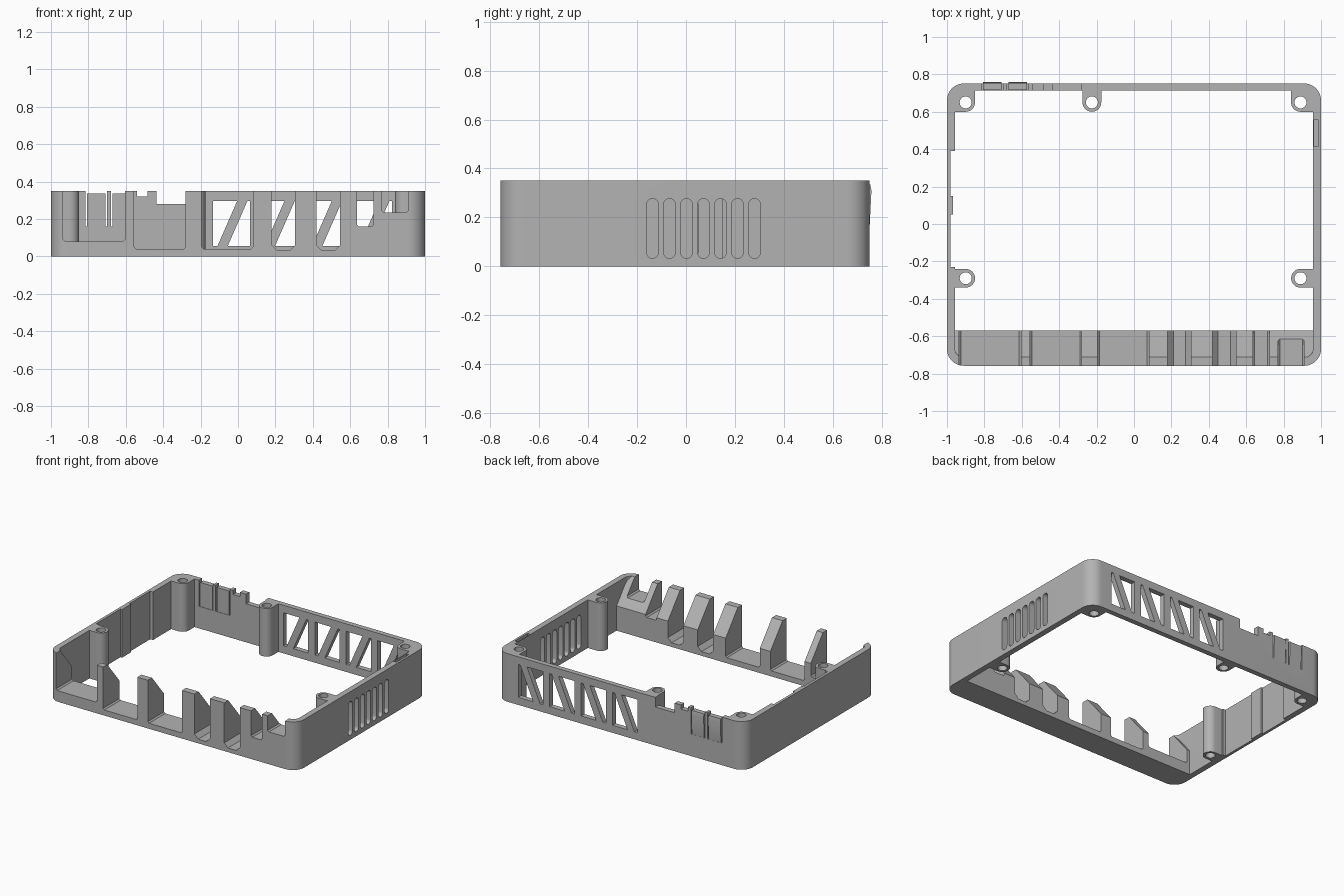
import bpy, bmesh, math

if "Cube" in bpy.data.objects:
    bpy.data.objects.remove(bpy.data.objects["Cube"], do_unlink=True)

H = 0.35
grey = bpy.data.materials.new("matte_grey")
grey.use_nodes = True
grey.diffuse_color = (0.45, 0.45, 0.45, 1)
grey.node_tree.nodes["Principled BSDF"].inputs["Base Color"].default_value = (0.45, 0.45, 0.45, 1)


def prism(name, pts, axis, a, b):
    """Extrude a 2D outline along an axis from a to b."""
    place = {"x": lambda p, d: (d, p[0], p[1]),
             "y": lambda p, d: (p[0], d, p[1]),
             "z": lambda p, d: (p[0], p[1], d)}[axis]
    bm = bmesh.new()
    low = [bm.verts.new(place(p, a)) for p in pts]
    high = [bm.verts.new(place(p, b)) for p in pts]
    bm.faces.new(low)
    bm.faces.new(high)
    n = len(pts)
    for i in range(n):
        j = (i + 1) % n
        bm.faces.new((low[i], low[j], high[j], high[i]))
    bmesh.ops.recalc_face_normals(bm, faces=bm.faces)
    mesh = bpy.data.meshes.new(name)
    bm.to_mesh(mesh)
    bm.free()
    mesh.materials.append(grey)
    ob = bpy.data.objects.new(name, mesh)
    bpy.context.collection.objects.link(ob)
    return ob


def rounded(u0, v0, u1, v1, r, seg=8):
    """Rectangle outline with rounded corners."""
    pts = []
    corners = [(u1 - r, v1 - r), (u0 + r, v1 - r), (u0 + r, v0 + r), (u1 - r, v0 + r)]
    for k, (cu, cv) in enumerate(corners):
        for i in range(seg + 1):
            t = (k + i / seg) * math.pi / 2
            pts.append((cu + r * math.cos(t), cv + r * math.sin(t)))
    return pts


def rect(u0, v0, u1, v1):
    return [(u0, v0), (u1, v0), (u1, v1), (u0, v1)]


def circle(u, v, r, n=32):
    return [(u + r * math.cos(2 * math.pi * i / n), v + r * math.sin(2 * math.pi * i / n))
            for i in range(n)]


def combine(base, other, operation):
    mod = base.modifiers.new("combine", "BOOLEAN")
    mod.operation = operation
    mod.solver = "EXACT"
    mod.object = other
    bpy.context.view_layer.objects.active = base
    bpy.ops.object.modifier_apply(modifier=mod.name)
    bpy.data.objects.remove(other, do_unlink=True)


def add(pts, axis, a, b):
    combine(case, prism("part", pts, axis, a, b), "UNION")


def cut(pts, axis, a, b):
    combine(case, prism("cutter", pts, axis, a, b), "DIFFERENCE")


# Outer wall ring
case = prism("case_frame", rounded(-1, -0.758, 1, 0.751, 0.09, 12), "z", 0, H)
cut(rounded(-0.958, -0.715, 0.958, 0.714, 0.05), "z", -0.1, H + 0.1)

# Front sill with sloped rear, later divided into fins
add([(-0.73, 0), (-0.57, 0), (-0.57, 0.18), (-0.71, H), (-0.73, H)], "x", -0.97, 0.97)

# Thinned areas inside the right wall, leaving a small tab
cut(rect(-0.98, 0.15, -0.9, 0.39), "z", -0.1, H + 0.1)
cut(rect(-0.98, -0.23, -0.9, 0.05), "z", -0.1, H + 0.1)
cut(rect(-0.967, 0.04, -0.9, 0.16), "z", -0.1, H + 0.1)

# Screw bosses, each joined to the nearest walls
for x, y in [(-0.9, 0.65), (-0.225, 0.65), (0.89, 0.65), (-0.9, -0.29), (0.89, -0.29)]:
    add(circle(x, y, 0.05), "z", 0, H)
    if y > 0:
        add(rect(x - 0.05, y, x + 0.05, 0.73), "z", 0, H)
    if abs(x) > 0.5:
        edge = math.copysign(0.975, x)
        add(rect(min(x, edge), y - 0.05, max(x, edge), y + 0.05), "z", 0, H)
    cut(circle(x, y, 0.032), "z", -0.1, H + 0.1)

# Connector openings in the front: left edge, right edge, floor height
for x0, x1, z in [(-0.935, -0.605, 0.08), (-0.555, -0.28, 0.04), (-0.195, 0.08, 0.04),
                  (0.18, 0.305, 0.03), (0.42, 0.545, 0.03), (0.635, 0.725, 0.16),
                  (0.77, 0.91, 0.235)]:
    c = 0.03 if z == 0.03 else 0.01
    outline = [(x0, 0.5), (x0, z + c), (x0 + c, z), (x1 - c, z), (x1, z + c), (x1, 0.5)]
    cut(outline, "y", -0.9, -0.5)

# Rear windows, each split by a slanted bar
for i in range(4):
    x = -0.135 + 0.253 * i
    z0, z1 = 0.055, 0.295
    cut([(x, z0), (x + 0.025, z0), (x + 0.13, z1), (x, z1)], "y", 0.68, 0.9)
    cut([(x + 0.08, z0), (x + 0.2, z0), (x + 0.2, z1), (x + 0.185, z1)], "y", 0.68, 0.9)

# Stepped notches along the top of the rear wall
cut(rect(-0.54, 0.32, -0.485, 0.5), "y", 0.68, 0.9)
cut(rect(-0.435, 0.28, -0.28, 0.5), "y", 0.68, 0.9)

# Two rear push tabs in slots
for x0, x1 in [(-0.815, -0.7), (-0.68, -0.565)]:
    cut(rect(x0, 0.16, x1, 0.5), "y", 0.705, 0.9)
    add([(0.717, 0.14), (0.748, 0.14), (0.751, 0.17), (0.758, 0.31), (0.753, 0.335),
         (0.717, 0.335)], "x", x0 + 0.008, x1 - 0.008)

# Side ventilation slots
for i in range(7):
    y = -0.137 + 0.0695 * i
    cut(rounded(y - 0.024, 0.033, y + 0.024, 0.277, 0.0239, 6), "x", 0.9, 1.1)

# Pocket inside the left wall
cut(rect(0.962, 0.415, 0.984, 0.56), "z", 0.1, H + 0.1)

bpy.ops.object.select_all(action="DESELECT")
case.select_set(True)
bpy.context.view_layer.objects.active = case
bpy.ops.object.shade_smooth_by_angle(angle=math.radians(30))
